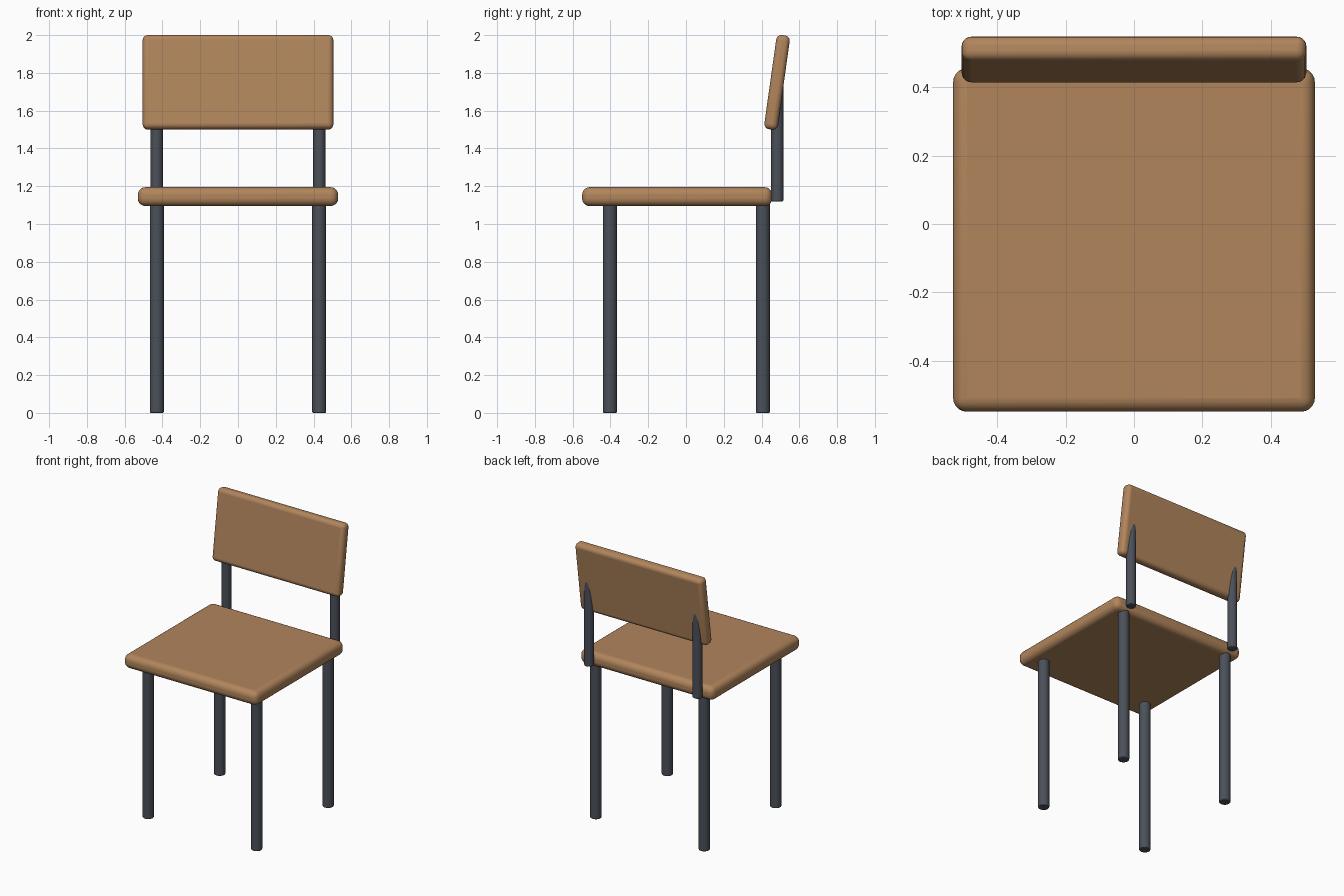
import bpy
import math

cube = bpy.data.objects.get("Cube")
if cube:
    bpy.data.objects.remove(cube, do_unlink=True)


def material(name, color, roughness):
    mat = bpy.data.materials.new(name)
    mat.use_nodes = True
    mat.diffuse_color = (*color, 1)
    shader = mat.node_tree.nodes["Principled BSDF"]
    shader.inputs["Base Color"].default_value = (*color, 1)
    shader.inputs["Roughness"].default_value = roughness
    return mat


wood = material("warm wood", (0.44, 0.235, 0.107), 0.6)
metal = material("dark grey metal", (0.07, 0.08, 0.1), 0.5)


def finish(obj, name, mat, bevel, segments):
    """Name, colour, round the edges and shade smooth."""
    obj.name = name
    obj.data.materials.append(mat)
    mod = obj.modifiers.new("rounded edges", "BEVEL")
    mod.width = bevel
    mod.segments = segments
    mod.limit_method = "ANGLE"
    mod.angle_limit = math.radians(40)
    bpy.ops.object.shade_smooth_by_angle(angle=math.radians(35))


def board(name, size, center, bevel, tilt=0):
    bpy.ops.mesh.primitive_cube_add(size=1, location=center)
    obj = bpy.context.object
    obj.scale = size
    bpy.ops.object.transform_apply(location=False, rotation=False, scale=True)
    obj.rotation_euler.x = tilt
    finish(obj, name, wood, bevel, 5)


def tube(name, radius, x, y, bottom, top):
    bpy.ops.mesh.primitive_cylinder_add(
        vertices=32, radius=radius, depth=top - bottom,
        location=(x, y, (bottom + top) / 2))
    finish(bpy.context.object, name, metal, 0.005, 2)


# Seat and tilted backrest
board("seat", (1.06, 1.006, 0.1), (0, -0.047, 1.145), 0.04)
board("backrest", (1.01, 0.503, 0.072), (0, 0.482, 1.75), 0.028,
      math.radians(90 - 8))

# Four legs and the two backrest posts
for side, x in (("left", 0.43), ("right", -0.43)):
    tube(f"front_leg_{side}", 0.037, x, -0.403, 0, 1.12)
    tube(f"back_leg_{side}", 0.037, x, 0.407, 0, 1.12)
    tube(f"back_post_{side}", 0.032, x, 0.483, 1.12, 1.74)
